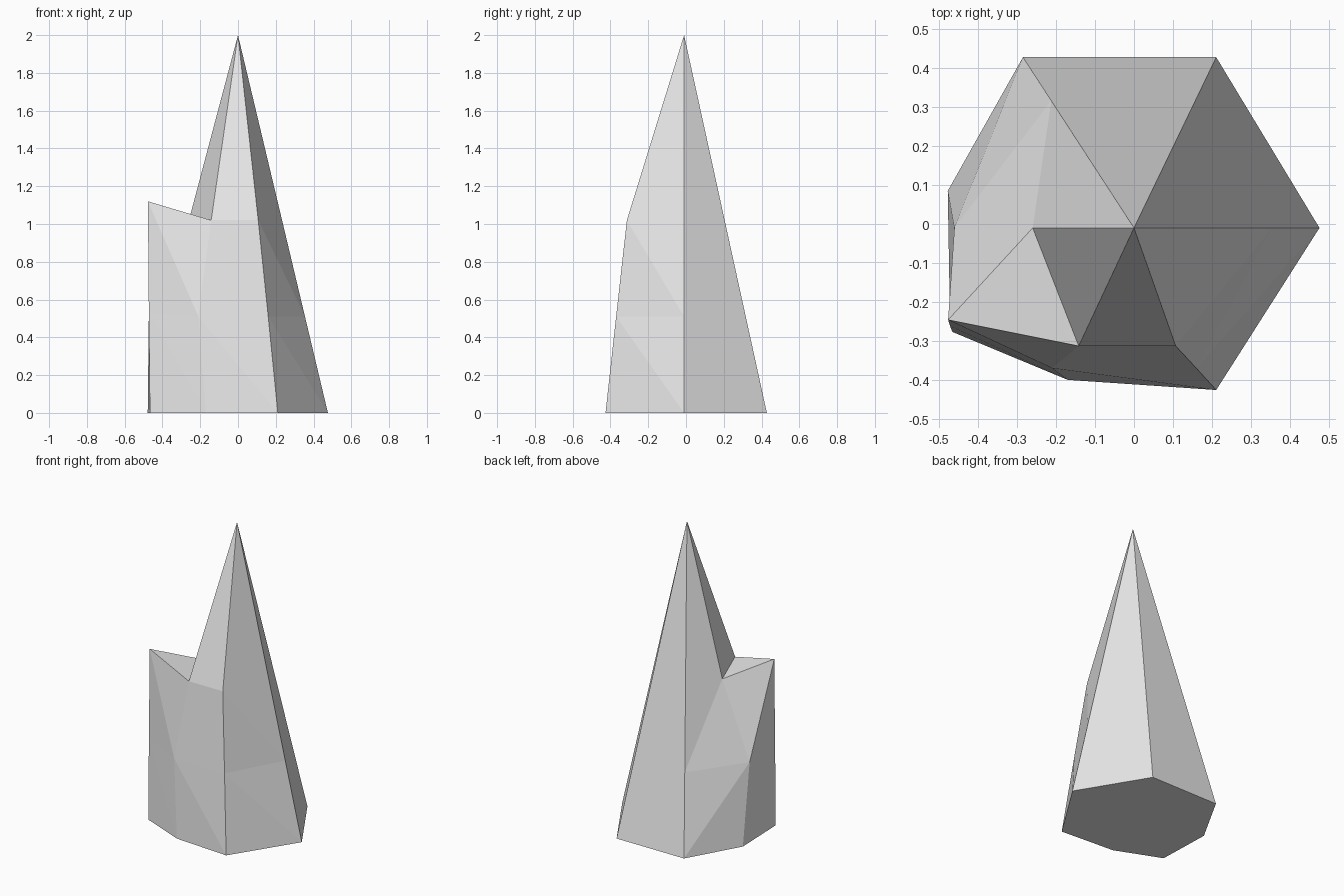
import bpy
import bmesh
from mathutils import Vector

if "Cube" in bpy.data.objects:
    bpy.data.objects.remove(bpy.data.objects["Cube"])

# one pale grey material
grey = bpy.data.materials.new("pale_grey")
grey.diffuse_color = (0.8, 0.8, 0.8, 1)
grey.use_nodes = True
grey.node_tree.nodes["Principled BSDF"].inputs["Base Color"].default_value = grey.diffuse_color

# crystal spire: seven-sided rings, counter-clockwise from the right corner
apex = Vector((0, -0.01, 2))
right_back = [Vector(p) for p in ((0.476, -0.01, 0), (0.211, 0.428, 0), (-0.285, 0.428, 0))]
# left and front corners of each ring, with the raised spur tip in the top one
left_front = [
    [(-0.478, 0.085, 0), (-0.466, -0.277, 0), (-0.17, -0.40, 0), (0.211, -0.426, 0)],
    [(-0.461, -0.01, 0.52), (-0.472, -0.262, 0.53), (-0.21, -0.37, 0.51), (0.16, -0.37, 0.51)],
    [(-0.26, -0.01, 1.02), (-0.477, -0.246, 1.12), (-0.142, -0.313, 1.02), (0.107, -0.313, 1.02)],
]

bm = bmesh.new()
rings = []
for t, corners in zip((0, 0.255, 0.51), left_front):
    points = [p.lerp(apex, t) for p in right_back] + corners
    rings.append([bm.verts.new(p) for p in points])
tip = bm.verts.new(apex)

# base and faceted sides
bm.faces.new(rings[0][::-1])
for low, high in zip(rings, rings[1:]):
    for i in range(7):
        j = (i + 1) % 7
        if i < 4:
            tris = (low[i], low[j], high[j]), (low[i], high[j], high[i])
        else:
            tris = (low[i], low[j], high[i]), (low[j], high[j], high[i])
        for tri in tris:
            bm.faces.new(tri)

# spur top and the upper point
top = rings[2]
bm.faces.new(top[3:6])
fan = top[:4] + top[5:]
for a, b in zip(fan, fan[1:] + fan[:1]):
    bm.faces.new((a, b, tip))

mesh = bpy.data.meshes.new("crystal_spire")
bm.to_mesh(mesh)
bm.free()
mesh.materials.append(grey)
spire = bpy.data.objects.new("crystal_spire", mesh)
bpy.context.collection.objects.link(spire)
